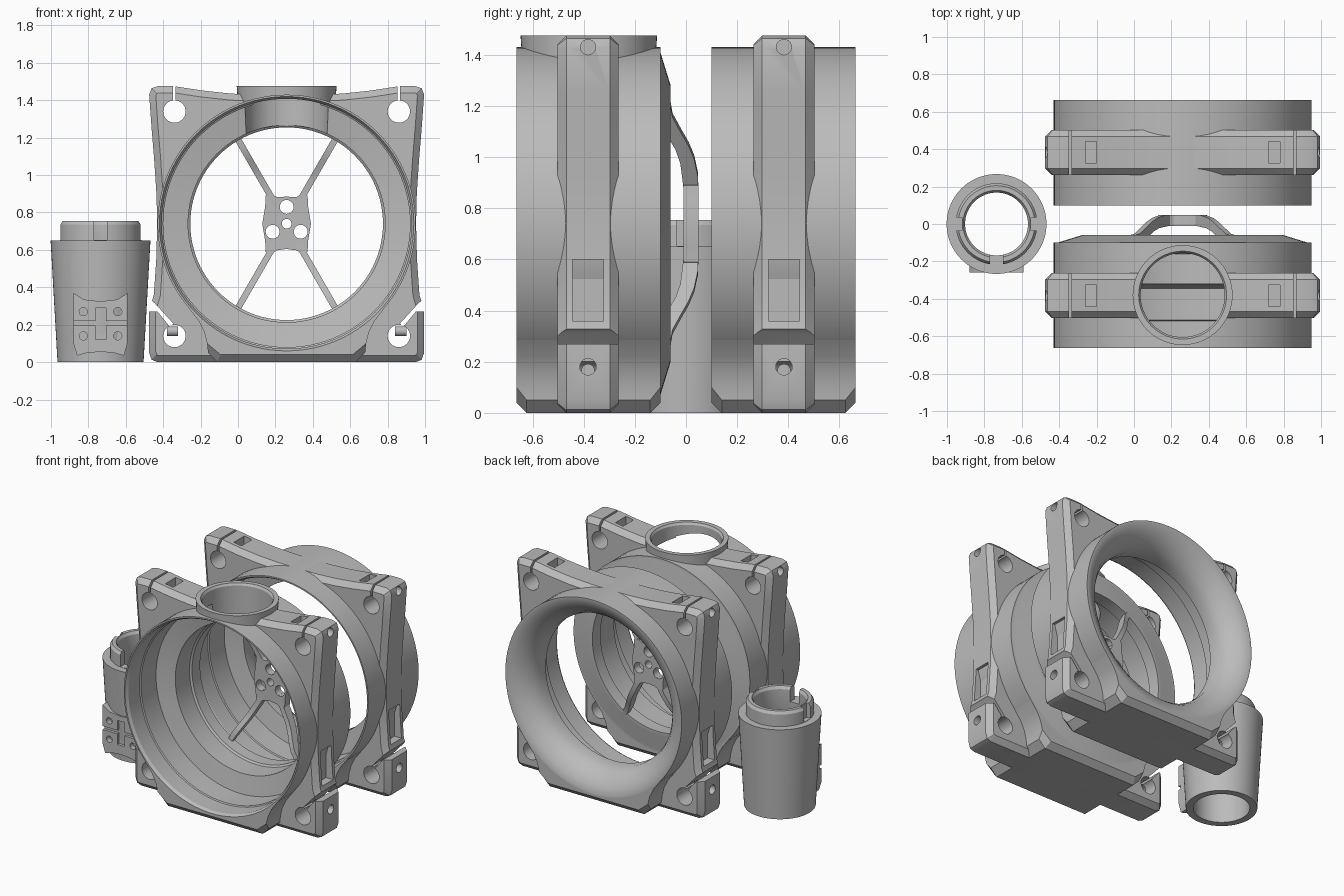
import bpy, bmesh
from math import pi, cos, sin, radians
from mathutils import Matrix, Vector

if "Cube" in bpy.data.objects:
    bpy.data.objects.remove(bpy.data.objects["Cube"])

grey = bpy.data.materials.new("plain grey")
grey.use_nodes = True
grey.diffuse_color = (0.5, 0.5, 0.5, 1)
grey.node_tree.nodes["Principled BSDF"].inputs["Base Color"].default_value = (0.5, 0.5, 0.5, 1)

CX, CZ = 0.26, 0.74      # axis of the two housings
TX = -0.735              # axis of the tapered tube
TURN = {"x": Matrix.Rotation(pi / 2, 4, "Y"), "y": Matrix.Rotation(pi / 2, 4, "X"), "z": Matrix()}


def finish(name, bm):
    bmesh.ops.recalc_face_normals(bm, faces=bm.faces[:])
    mesh = bpy.data.meshes.new(name)
    bm.to_mesh(mesh)
    bm.free()
    mesh.materials.append(grey)
    obj = bpy.data.objects.new(name, mesh)
    bpy.context.collection.objects.link(obj)
    return obj


def cyl(name, at, r, depth, axis, seg=32):
    bm = bmesh.new()
    bmesh.ops.create_cone(bm, cap_ends=True, segments=seg, radius1=r, radius2=r, depth=depth,
                          matrix=Matrix.Translation(at) @ TURN[axis])
    return finish(name, bm)


def box(name, lo, hi):
    bm = bmesh.new()
    lo, hi = Vector(lo), Vector(hi)
    bmesh.ops.create_cube(bm, size=1, matrix=Matrix.Translation((lo + hi) / 2)
                          @ Matrix.Diagonal((*(hi - lo), 1)))
    return finish(name, bm)


def prism(name, pts, y0, y1, chamfer=0.0, below=9.0):
    """Extrude an x-z outline along y; chamfer its rims below a height."""
    bm = bmesh.new()
    face = bm.faces.new([bm.verts.new((x, y0, z)) for x, z in pts])
    out = bmesh.ops.extrude_face_region(bm, geom=[face])["geom"]
    bmesh.ops.translate(bm, vec=(0, y1 - y0, 0), verts=[v for v in out if isinstance(v, bmesh.types.BMVert)])
    if chamfer:
        rims = [e for e in bm.edges if abs(e.verts[0].co.y - e.verts[1].co.y) < 1e-5
                and max(v.co.z for v in e.verts) < below]
        bmesh.ops.bevel(bm, geom=rims, offset=chamfer, segments=1, affect="EDGES")
    return finish(name, bm)


def lathe(name, profile, at, axis, seg=96):
    """Revolve a closed (radius, height) profile about the y or z axis."""
    bm = bmesh.new()
    rings = []
    for i in range(seg):
        a = 2 * pi * i / seg
        ring = []
        for r, h in profile:
            c, s = r * cos(a), r * sin(a)
            ring.append(bm.verts.new(Vector(at) + Vector((c, h, s) if axis == "y" else (c, s, h))))
        rings.append(ring)
    n = len(profile)
    for i in range(seg):
        a, b = rings[i], rings[(i + 1) % seg]
        for j in range(n):
            k = (j + 1) % n
            bm.faces.new((a[j], a[k], b[k], b[j]))
    return finish(name, bm)


def cut(obj, *cutters):
    for c in cutters:
        mod = obj.modifiers.new("cut", "BOOLEAN")
        mod.operation, mod.solver, mod.object = "DIFFERENCE", "EXACT", c
        bpy.ops.object.select_all(action="DESELECT")
        bpy.context.view_layer.objects.active = obj
        obj.select_set(True)
        bpy.ops.object.modifier_apply(modifier=mod.name)
        bpy.data.objects.remove(c)


def mirrored(half):
    """Complete a right-hand outline about the housing axis."""
    return [(CX + u, z) for u, z in half] + [(CX - u, z) for u, z in reversed(half) if u > 0]


def core(r):
    return cyl("core_cutter", (CX, 0, CZ), r, 3, "y", 96)


PLATE = [(0, 1.427), (0.15, 1.428), (0.3, 1.436), (0.45, 1.452), (0.6, 1.475), (0.69, 1.475),
         (0.722, 1.464), (0.735, 1.43), (0.722, 1.25), (0.708, 1.08), (0.696, 0.9), (0.692, 0.74),
         (0.697, 0.55), (0.71, 0.36), (0.735, 0.28), (0.735, 0.05), (0.722, 0.013), (0.69, 0), (0, 0)]
FOOT = [(0, 0.2), (0.3, 0.2), (0.52, 0.285), (0.47, 0.22), (0.44, 0.16), (0.425, 0.1),
        (0.42, 0.05), (0.37, 0), (0, 0)]


def clamp_plate(name, y):
    """Square plate with clamped corner holes, bolt holes and pockets."""
    p = prism(name, mirrored(PLATE), y - 0.12, y + 0.12, 0.035)
    cut(p, core(0.675))
    for s in (-1, 1):
        x = lambda u: CX + s * u

        def block(a, b, dy, z0, z1):
            x0, x1 = sorted((x(a), x(b)))
            return box("pocket_cutter", (x0, y - dy, z0), (x1, y + dy, z1))
        slot = [(0.76, 0.27), (0.69, 0.27), (0.625, 0.19), (0.605, 0.205), (0.705, 0.315), (0.76, 0.36)]
        cut(p, cyl("hole", (x(0.6), y, 1.34), 0.06, 1, "y"),
            cyl("hole", (x(0.6), y, 0.14), 0.06, 1, "y"),
            block(0.593, 0.607, 0.3, 1.36, 1.6),
            prism("slot", [(x(u), z) for u, z in slot], y - 0.3, y + 0.3),
            block(0.46, 0.52, 0.058, 1.38, 1.6),
            cyl("bolt", (x(0.73), y, 1.43), 0.03, 0.12, "x", 20),
            block(0.655, 0.8, 0.06, 0.36, 0.6),
            cyl("bolt", (x(0.7), y, 0.18), 0.032, 0.2, "x", 20))
        # Captive bolt end inside the lower hole
        side = "left" if s > 0 else "right"
        cyl(name + "_bolt_" + side, (x(0.61), y, 0.165), 0.026, 0.06, "x", 20)
    return p


def foot(name, y0, y1):
    f = prism(name, mirrored(FOOT), y0, y1, 0.04, 0.06)
    cut(f, core(0.685))


# Socket shared by both housings, as (radius, depth from its open face)
SOCKET = [(0.69, 0), (0.68, 0), (0.668, 0.02), (0.668, 0.145), (0.66, 0.15), (0.66, 0.318), (0.527, 0.343)]

# Front housing: socket, narrow throat, tapered shoulder, clamp plate, foot and round neck
front_ring = lathe("front_ring", [(r, -0.663 + d) for r, d in SOCKET] + [
    (0.527, -0.16), (0.515, -0.15), (0.515, -0.06), (0.54, -0.06), (0.67, -0.1), (0.69, -0.1)],
    (CX, 0, CZ), "y")
front_plate = clamp_plate("front_clamp_plate", -0.383)
foot("front_foot", -0.663, -0.1)
for part in (front_ring, front_plate):
    cut(part, cyl("neck_bore", (CX, -0.38, 1.3), 0.225, 0.8, "z", 64))
neck = lathe("neck", [(0.225, 1.2), (0.255, 1.2), (0.262, 1.4), (0.267, 1.475), (0.235, 1.475), (0.225, 1.46)],
             (CX, -0.38, 0), "z", 64)
cut(neck, core(0.672))

# Rear housing: socket facing the front, flared bell facing backwards
lathe("rear_ring", [(r, 0.1 + d) for r, d in SOCKET] + [
    (0.527, 0.513), (0.548, 0.563), (0.58, 0.608), (0.63, 0.645), (0.675, 0.663), (0.69, 0.663)],
    (CX, 0, CZ), "y")
clamp_plate("rear_clamp_plate", 0.383)
foot("rear_foot", 0.1, 0.663)

# Domed spokes and drilled hub behind the front housing
ARCH = [(0.54, -0.06), (0.49, -0.053), (0.42, -0.02), (0.36, 0.01), (0.3, 0.032), (0.22, 0.047),
        (0.1, 0.048), (0.1, -0.01), (0.17, -0.01), (0.28, -0.022), (0.34, -0.04), (0.39, -0.065),
        (0.46, -0.09), (0.54, -0.09)]
for i, angle in enumerate((60, 120, 240, 300)):
    bm = bmesh.new()
    face = bm.faces.new([bm.verts.new((r, y, -0.017)) for r, y in ARCH])
    out = bmesh.ops.extrude_face_region(bm, geom=[face])["geom"]
    bmesh.ops.translate(bm, vec=(0, 0, 0.034), verts=[v for v in out if isinstance(v, bmesh.types.BMVert)])
    bm.transform(Matrix.Translation((CX, 0, CZ)) @ Matrix.Rotation(-radians(angle), 4, "Y"))
    finish(f"spoke_{i + 1}", bm)
hub = prism("hub", mirrored([(0, 0.885), (0.05, 0.882), (0.085, 0.9), (0.112, 0.89), (0.115, 0.83),
                             (0.13, 0.74), (0.115, 0.65), (0.112, 0.59), (0.085, 0.58),
                             (0.05, 0.598), (0, 0.605)]), -0.01, 0.048)
for u, z, r in ((0, 0.74, 0.026), (0, 0.83, 0.037), (-0.075, 0.697, 0.037), (0.075, 0.697, 0.037)):
    cut(hub, cyl("hole", (CX + u, 0, z), r, 0.5, "y", 24))

# Tapered tube with slotted collar
tube = lathe("tapered_tube", [(0.182, 0), (0.23, 0), (0.267, 0.65), (0.218, 0.65), (0.218, 0.735),
                              (0.205, 0.755), (0.18, 0.755), (0.168, 0.735), (0.168, 0.58), (0.182, 0.54)],
             (TX, 0, 0), "z", 64)
cut(tube, box("slit", (TX - 0.035, -0.25, 0.652), (TX + 0.035, -0.1, 0.8)))
for s in (-1, 1):
    x0, x1 = sorted((TX + s * 0.185, TX + s * 0.25))
    cut(tube, box("notch", (x0, -0.035, 0.652), (x1, 0.035, 0.8)))

# Saddle mount on the front of the tube
half = [(0, 0.325), (0.09, 0.335), (0.145, 0.37), (0.145, 0.1), (0.125, 0.035), (0.07, 0.05), (0, 0.055)]
mount = prism("saddle_mount", [(TX + u, z) for u, z in half] +
              [(TX - u, z) for u, z in reversed(half) if u > 0], -0.258, -0.16)
cut(mount, cyl("core", (TX, 0, 0.2), 0.21, 1, "z", 48),
    box("slot", (TX - 0.028, -0.3, 0.12), (TX + 0.028, -0.238, 0.29)),
    box("slot", (TX - 0.2, -0.3, 0.195), (TX + 0.2, -0.238, 0.22)))
for u in (-0.092, 0.092):
    for z in (0.14, 0.27):
        cut(mount, cyl("hole", (TX + u, -0.25, z), 0.022, 0.06, "y", 20))

# Smooth curved surfaces, keep hard edges
for obj in bpy.context.scene.objects:
    obj.select_set(obj.type == "MESH")
bpy.context.view_layer.objects.active = front_ring
bpy.ops.object.shade_smooth_by_angle(angle=radians(28))
